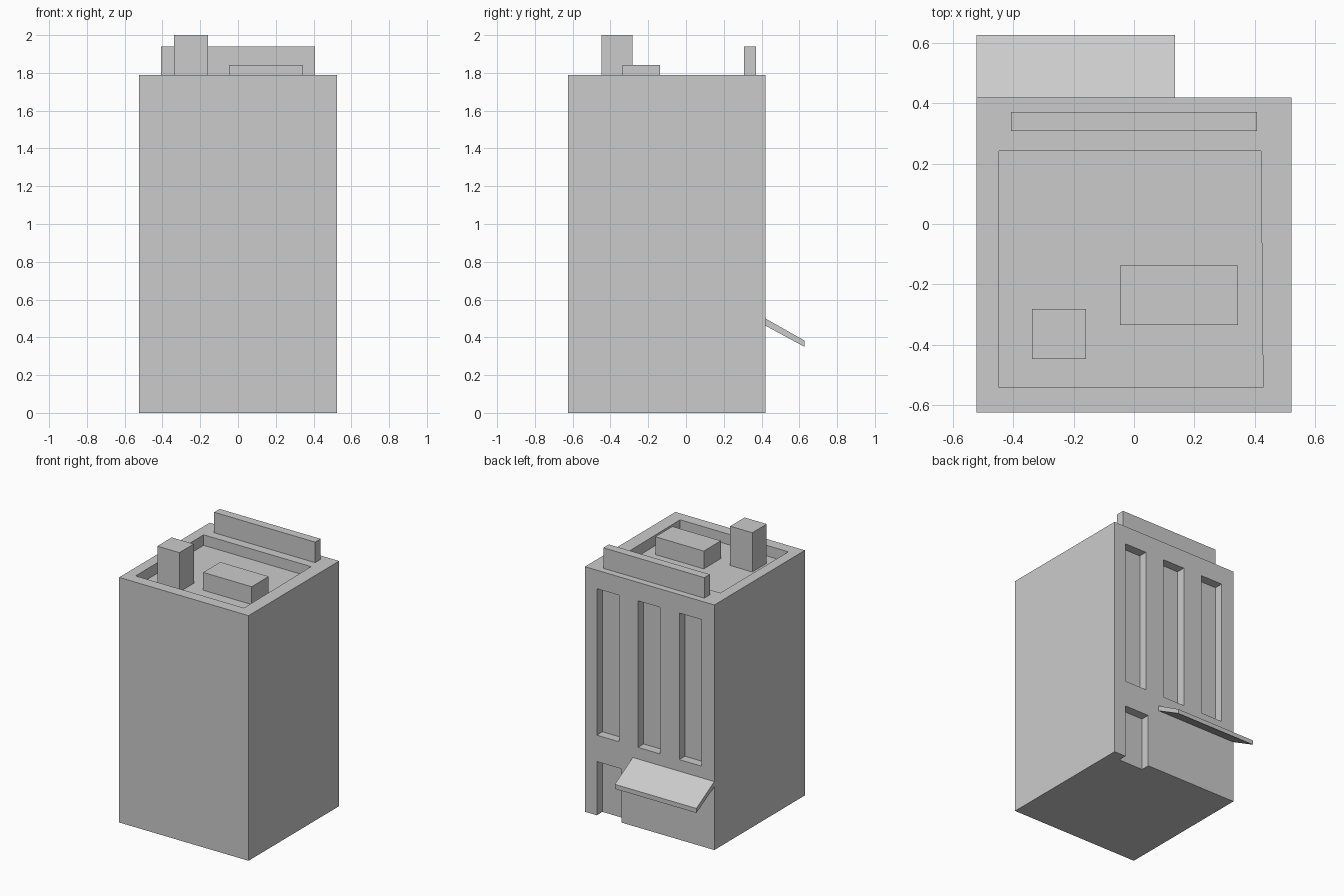
import bpy, bmesh
from mathutils import Vector

if "Cube" in bpy.data.objects:
    bpy.data.objects.remove(bpy.data.objects["Cube"])


def prism(name, outline, direction):
    """Extrude a closed 3D outline along a direction."""
    bm = bmesh.new()
    face = bm.faces.new([bm.verts.new(p) for p in outline])
    ext = bmesh.ops.extrude_face_region(bm, geom=[face], use_keep_orig=True)
    top = [g for g in ext["geom"] if isinstance(g, bmesh.types.BMVert)]
    bmesh.ops.translate(bm, verts=top, vec=Vector(direction))
    bmesh.ops.recalc_face_normals(bm, faces=bm.faces)
    mesh = bpy.data.meshes.new(name)
    bm.to_mesh(mesh)
    bm.free()
    obj = bpy.data.objects.new(name, mesh)
    bpy.context.collection.objects.link(obj)
    return obj


def box(name, x0, x1, y0, y1, z0, z1):
    base = [(x0, y0, z0), (x1, y0, z0), (x1, y1, z0), (x0, y1, z0)]
    return prism(name, base, (0, 0, z1 - z0))


def cut(target, cutter):
    """Subtract the cutter, apply the result and discard the cutter."""
    cutter.hide_render = True
    mod = target.modifiers.new("cut", 'BOOLEAN')
    mod.operation = 'DIFFERENCE'
    mod.solver = 'EXACT'
    mod.object = cutter
    bpy.context.view_layer.objects.active = target
    bpy.ops.object.modifier_apply(modifier=mod.name)
    bpy.data.objects.remove(cutter)


BACK, ROOF, FLOOR, DEPTH = 0.42, 1.79, 1.713, 0.065

# Main block
building = box("building", -0.523, 0.523, -0.625, BACK, 0, ROOF)

# Sunken roof, slightly out of square
roof_outline = [(-0.447, -0.543), (0.428, -0.543), (0.421, 0.242), (-0.447, 0.242)]
cut(building, prism("roof_cutter", [(x, y, FLOOR) for x, y in roof_outline], (0, 0, 0.3)))

# Tall window recesses
for x in (-0.33, 0.004, 0.337):
    cut(building, box("window_cutter", x - 0.09, x + 0.09, BACK - DEPTH, BACK + 0.1, 0.585, 1.655))

# Doorway recess
cut(building, box("door_cutter", 0.227, 0.427, BACK - DEPTH, BACK + 0.1, -0.1, 0.392))

# Sloping awning over the shopfront
awning_profile = [(BACK, 0.50), (0.627, 0.383), (0.627, 0.35), (BACK, 0.462)]
prism("awning", [(-0.523, y, z) for y, z in awning_profile], (0.659, 0, 0))

# Roof fittings
box("parapet", -0.408, 0.408, 0.308, 0.371, ROOF, 1.94)
box("chimney", -0.338, -0.16, -0.448, -0.282, FLOOR, 2.0)
box("vent_unit", -0.047, 0.345, -0.335, -0.138, FLOOR, 1.843)
